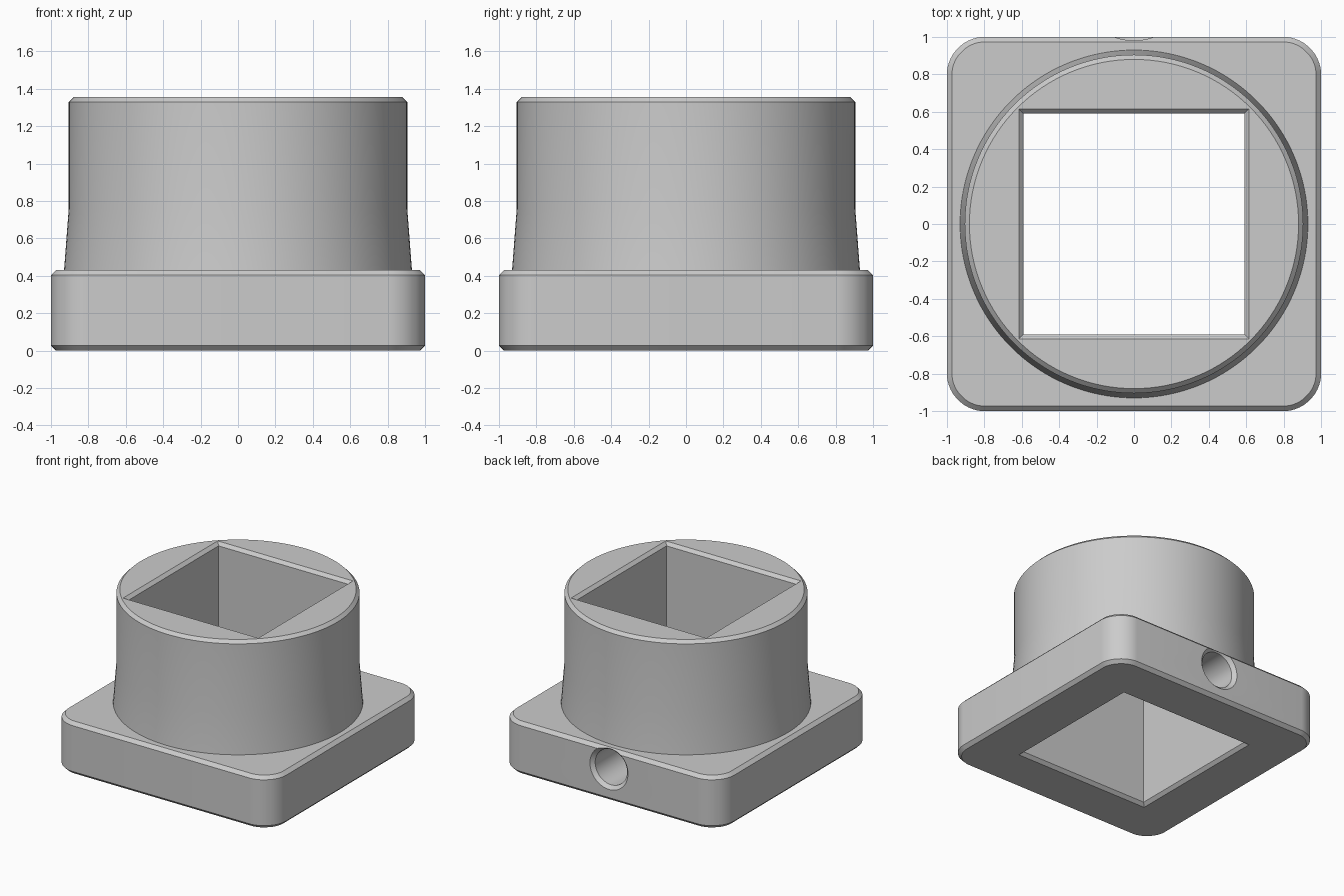
import bpy, bmesh, math
from mathutils import Matrix

old = bpy.data.objects.get("Cube")
if old:
    bpy.data.objects.remove(old, do_unlink=True)

grey = bpy.data.materials.new("plain grey")
grey.use_nodes = True
grey.diffuse_color = (0.6, 0.6, 0.6, 1)
grey.node_tree.nodes["Principled BSDF"].inputs["Base Color"].default_value = (0.6, 0.6, 0.6, 1)


def add_object(name, bm):
    bmesh.ops.recalc_face_normals(bm, faces=bm.faces)
    mesh = bpy.data.meshes.new(name)
    bm.to_mesh(mesh)
    bm.free()
    mesh.materials.append(grey)
    obj = bpy.data.objects.new(name, mesh)
    bpy.context.collection.objects.link(obj)
    return obj


def loft(name, profile, sides, turn=0.0, matrix=Matrix()):
    """Closed solid through regular rings given as (radius, height)."""
    bm = bmesh.new()
    rings = []
    for r, z in profile:
        angles = [turn + math.tau * i / sides for i in range(sides)]
        rings.append([bm.verts.new((r * math.cos(a), r * math.sin(a), z)) for a in angles])
    for low, high in zip(rings, rings[1:]):
        for i in range(sides):
            j = (i + 1) % sides
            bm.faces.new((low[i], low[j], high[j], high[i]))
    bm.faces.new(rings[0])
    bm.faces.new(rings[-1])
    bm.transform(matrix)
    return add_object(name, bm)


def combine(target, other, operation):
    mod = target.modifiers.new(operation.lower(), 'BOOLEAN')
    mod.object = other
    mod.operation = operation
    mod.solver = 'EXACT'
    bpy.context.view_layer.objects.active = target
    bpy.ops.object.modifier_apply(modifier=mod.name)
    bpy.data.objects.remove(other, do_unlink=True)


# Square flange: clipped corners with softened ends, then chamfered rims
H = 0.43
bm = bmesh.new()
bmesh.ops.create_cube(bm, size=1, matrix=Matrix.Translation((0, 0, H / 2)) @ Matrix.Diagonal((2, 2, H, 1)))
for offset, segments in ((0.12, 1), (0.07, 5)):
    upright = [e for e in bm.edges if abs(e.verts[0].co.z - e.verts[1].co.z) > 0.1]
    bmesh.ops.bevel(bm, geom=upright, offset=offset, segments=segments, profile=0.5, affect='EDGES')
rims = [e for e in bm.edges if abs(e.verts[0].co.z - e.verts[1].co.z) < 0.01]
bmesh.ops.bevel(bm, geom=rims, offset=0.027, segments=1, affect='EDGES')
body = add_object("flanged_socket", bm)

# Round collar, flared toward the flange
collar = loft("collar", [(0.93, 0.2), (0.93, H), (0.905, 0.76), (0.905, 1.33), (0.88, 1.355)], 128)
combine(body, collar, 'UNION')

# Square through-opening with chamfered mouths
d = math.sqrt(2)
opening = loft("opening_cutter", [(0.64 * d, -0.025), (0.59 * d, 0.025),
                                  (0.59 * d, 1.33), (0.64 * d, 1.38)], 4, math.pi / 4)
combine(body, opening, 'DIFFERENCE')

# Round countersunk hole through the back wall
to_back = Matrix.Translation((0, 0, 0.267)) @ Matrix.Rotation(-math.pi / 2, 4, 'X')
hole = loft("back_hole_cutter", [(0.145, 0.4), (0.145, 0.972), (0.201, 1.028)], 64, 0.0, to_back)
combine(body, hole, 'DIFFERENCE')

# Smooth curved walls, crisp chamfers
bpy.ops.object.select_all(action='DESELECT')
body.select_set(True)
bpy.context.view_layer.objects.active = body
bpy.ops.object.shade_smooth_by_angle(angle=math.radians(20))
